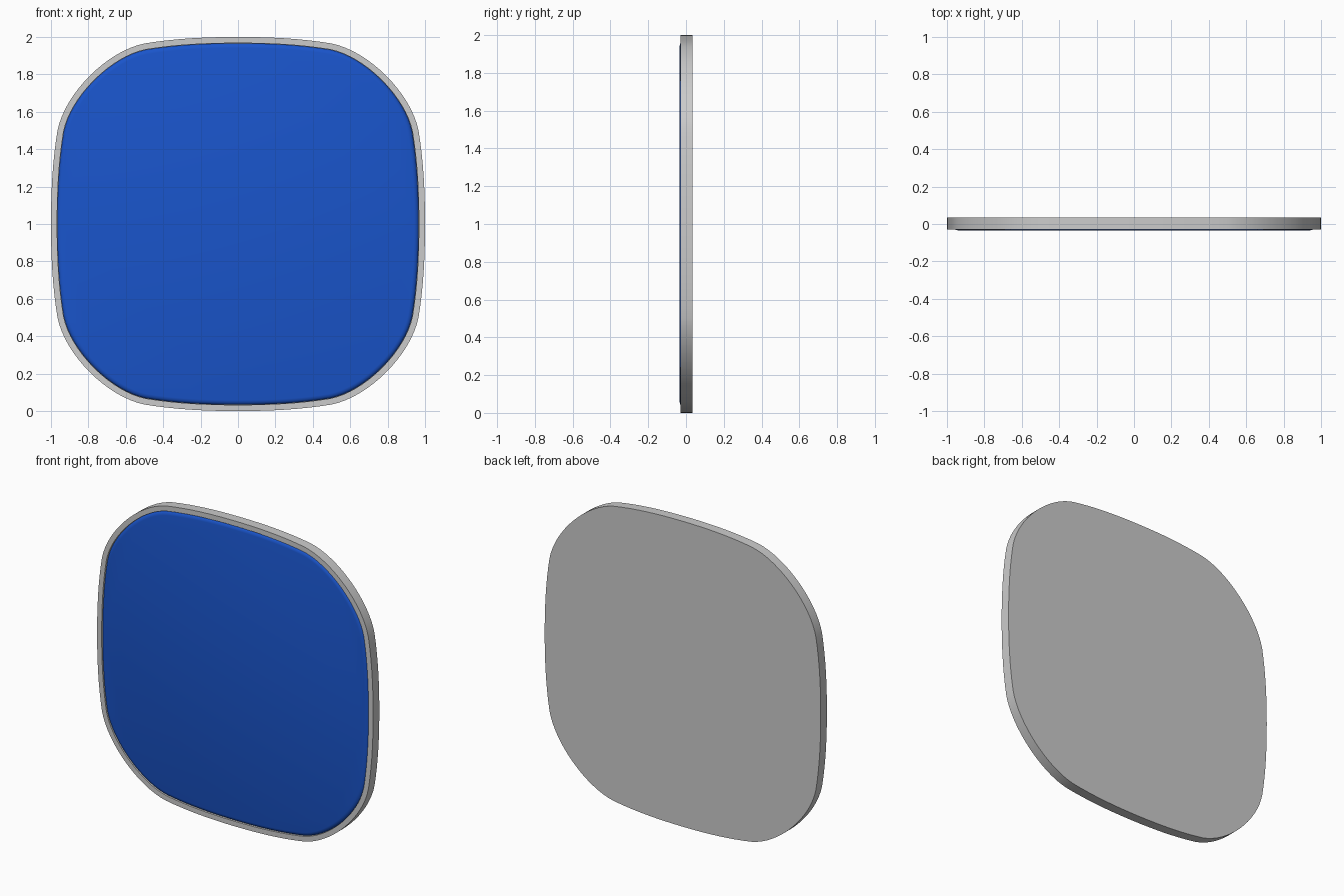
import bpy, bmesh
from mathutils import Vector
from mathutils.geometry import interpolate_bezier

if "Cube" in bpy.data.objects:
    bpy.data.objects.remove(bpy.data.objects["Cube"])

# quarter outline of the rounded square: gently bowed side, then corner
side = [(0, 1), (.17, 1), (.34, .992), (.5, .965)]
corner = [(.5, .965), (.70, .925), (.925, .70), (.965, .5)]
side2 = [(.965, .5), (.992, .34), (1, .17), (1, 0)]


def outline():
    quarter = []
    for seg, n in ((side, 9), (corner, 17), (side2, 9)):
        pts = interpolate_bezier(*[Vector((x, z, 0)) for x, z in seg], n)
        quarter += [Vector((p.x, p.y)) for p in pts[:-1]]
    pts = []
    for k in range(4):
        for p in quarter:
            q = p.copy()
            for _ in range(k):
                q = Vector((q.y, -q.x))
            pts.append(q)
    return pts


OUT = outline()


def inset(d):
    res = []
    for i, p in enumerate(OUT):
        t = (OUT[(i + 1) % len(OUT)] - OUT[i - 1]).normalized()
        res.append(p + Vector((t.y, -t.x)) * d)
    return res


def loft(name, rings, color=None):
    """Closed solid through (inset, y) rings, capped at both ends."""
    bm = bmesh.new()
    loops = [[bm.verts.new((p.x, y, p.y + 1)) for p in inset(d)] for d, y in rings]
    n = len(OUT)
    for a, b in zip(loops, loops[1:]):
        for i in range(n):
            j = (i + 1) % n
            bm.faces.new((a[i], a[j], b[j], b[i]))
    bm.faces.new(loops[0])
    bm.faces.new(loops[-1])
    bmesh.ops.recalc_face_normals(bm, faces=bm.faces)
    me = bpy.data.meshes.new(name)
    bm.to_mesh(me)
    bm.free()
    ob = bpy.data.objects.new(name, me)
    bpy.context.collection.objects.link(ob)
    if color:
        mat = bpy.data.materials.new(name + "_color")
        mat.diffuse_color = color
        mat.use_nodes = True
        mat.node_tree.nodes["Principled BSDF"].inputs["Base Color"].default_value = mat.diffuse_color
        me.materials.append(mat)
    bpy.ops.object.select_all(action='DESELECT')
    ob.select_set(True)
    bpy.context.view_layer.objects.active = ob
    bpy.ops.object.shade_smooth_by_angle()
    return ob


# shallow tray with a raised rim
loft("tray", [(0, .034), (0, -.03), (.033, -.03), (.033, -.012)])
# blue panel with a softened edge, slightly proud of the rim
loft("panel", [(.034, -.011), (.034, -.018), (.038, -.025), (.046, -.031),
               (.058, -.034)], (.01, .09, .60, 1))
